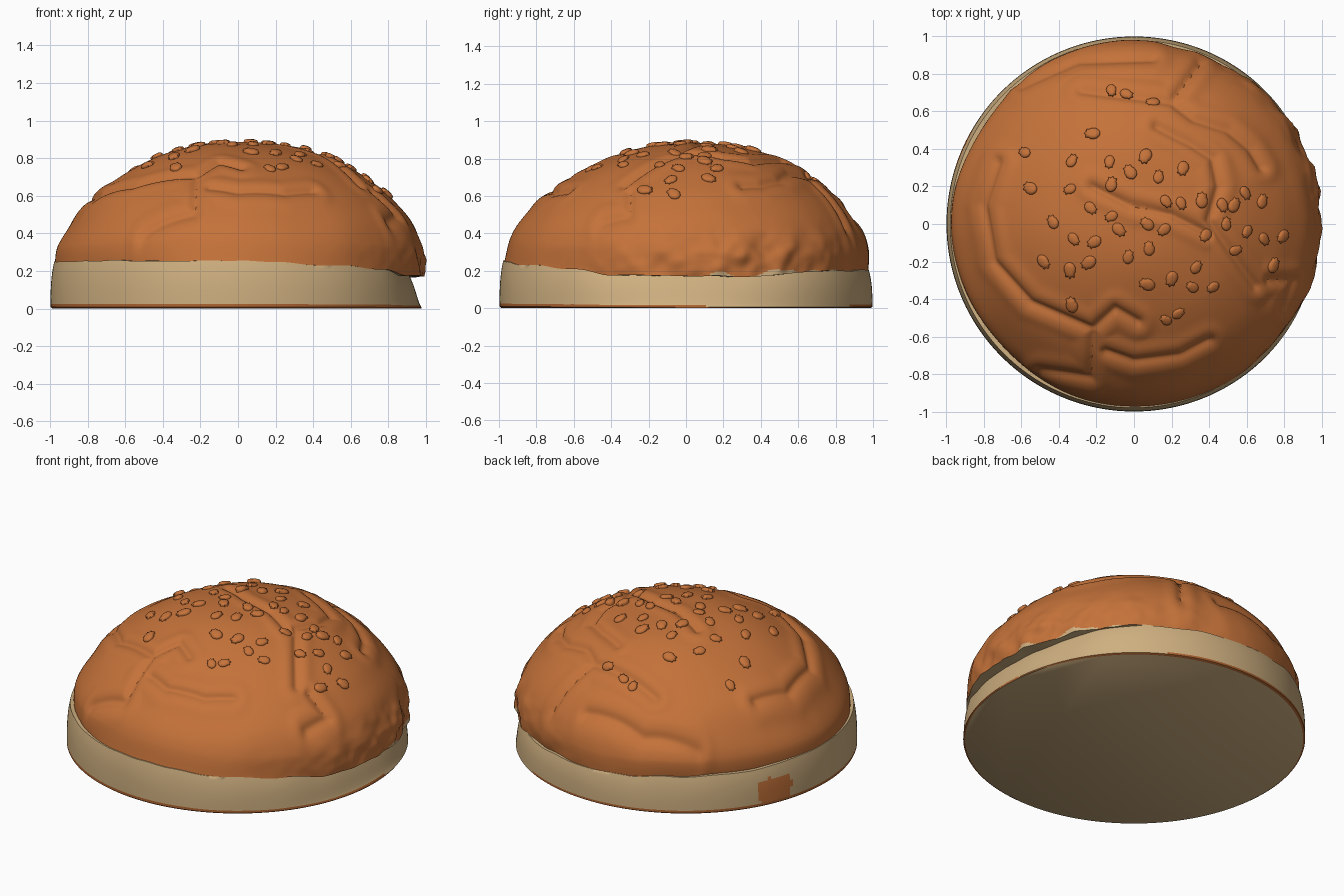
import bpy, bmesh, math, random
from mathutils import Vector, noise, Matrix
from mathutils.bvhtree import BVHTree

if "Cube" in bpy.data.objects:
    bpy.data.objects.remove(bpy.data.objects["Cube"])

random.seed(4)
SEG = 288


def mat(name, col):
    m = bpy.data.materials.new(name)
    m.diffuse_color = (*col, 1)
    m.use_nodes = True
    m.node_tree.nodes["Principled BSDF"].inputs["Base Color"].default_value = m.diffuse_color
    return m


CRUST = mat("golden crust", (0.56, 0.17, 0.042))
CRUMB = mat("pale crumb", (0.62, 0.43, 0.215))
RIM = mat("baked rim", (0.42, 0.125, 0.03))

# crust profiles (radius, height) looking right, back, left, front
PROFILES = [
    [(.985, .2), (.985, .32), (.93, .46), (.85, .56), (.75, .65), (.56, .77), (.38, .835), (.19, .87), (0, .88)],
    [(.975, .2), (.97, .31), (.93, .42), (.85, .54), (.75, .64), (.59, .755), (.40, .835), (.2, .87), (0, .88)],
    [(.975, .25), (.96, .33), (.90, .43), (.79, .58), (.66, .68), (.5, .775), (.35, .835), (.18, .87), (0, .88)],
    [(.97, .25), (.94, .37), (.88, .47), (.76, .595), (.64, .68), (.49, .765), (.34, .825), (.18, .865), (0, .88)],
]
# height of the crust edge around the bun (degrees, z)
SEAM = [(-180, .25), (-120, .255), (-90, .255), (-60, .235), (-38, .21), (-24, .178), (0, .17),
        (24, .168), (38, .19), (60, .205), (90, .205), (125, .23), (180, .25)]
# wrinkles drawn in plan
CREASES = [
    [(-.28, .71), (.2, .65), (.32, .56), (.5, .5), (.62, .4), (.68, .3)],
    [(.12, .52), (.3, .43), (.42, .35), (.45, .2), (.4, .02), (.52, -.15), (.65, -.33)],
    [(-.22, .2), (-.02, .1), (.2, .05), (.4, -.05)],
    [(-.72, .33), (-.8, .1), (-.75, -.2), (-.55, -.42), (-.22, -.56), (-.1, -.45), (.02, -.52)],
    [(-.22, -.58), (-.23, -.82), (-.5, -.78)],
    [(-.15, -.68), (0, -.73), (.25, -.7), (.4, -.62)],
    [(.2, .65), (.35, .85)],
    [(-.6, .73), (-.3, .87), (.1, .88)],
    [(.72, -.3), (.85, -.3), (.8, -.45)],
]
SEGMENTS = [(Vector(a), Vector(b)) for c in CREASES for a, b in zip(c, c[1:])]


def wrap(d):
    return (d + 180) % 360 - 180


def bell(d, c, w):
    return math.exp(-(wrap(d - c) / w) ** 2)


def seam(d):
    d = wrap(d)
    for (a, za), (b, zb) in zip(SEAM, SEAM[1:]):
        if a <= d <= b:
            f = (d - a) / (b - a)
            z = za + (zb - za) * f * f * (3 - 2 * f)
            break
    a = math.radians(d)
    return z + .012 * noise.noise(Vector((math.cos(a) * 5, math.sin(a) * 5, 2)))


def spline(pts, t):
    s = t * (len(pts) - 1)
    i = min(int(s), len(pts) - 2)
    f = s - i
    p = [Vector(pts[max(0, min(len(pts) - 1, i + k))]) for k in (-1, 0, 1, 2)]
    return .5 * (2 * p[1] + (p[2] - p[0]) * f + (2 * p[0] - 5 * p[1] + 4 * p[2] - p[3]) * f * f
                 + (3 * p[1] - p[0] - 3 * p[2] + p[3]) * f ** 3)


def crease(q):
    best = 9
    for a, b in SEGMENTS:
        ab = b - a
        k = max(0, min(1, (q - a).dot(ab) / ab.dot(ab)))
        best = min(best, (q - a - ab * k).length_squared)
    d = math.sqrt(best)
    return -.016 * math.exp(-(d / .02) ** 2) + .008 * math.exp(-((d - .06) / .035) ** 2)


def crust_point(d, t):
    s = (d % 360) / 90
    i = int(s) % 4
    f = s - int(s)
    f = f * f * (3 - 2 * f)
    p = spline(PROFILES[i], t).lerp(spline(PROFILES[(i + 1) % 4], t), f)
    low = (1 - t) ** 5
    z0 = PROFILES[i][0][1] * (1 - f) + PROFILES[(i + 1) % 4][0][1] * f
    r = p.x * (1 - low * .02 * (bell(d, 145, 25) + bell(d, -135, 22) + bell(d, 68, 15)))
    z = p.y + (seam(d) - z0) * low
    a = math.radians(d)
    v = Vector((r * math.cos(a), r * math.sin(a), z))
    # wrinkles, soft unevenness, and the crumpled right-hand side
    h = crease(v.xy) * min(1, t * 8) + .008 * noise.noise(v * 2.5)
    rough = bell(d, 18, 42) * math.exp(-((z - .25) / .13) ** 2)
    h += rough * .035 * (noise.noise(v * 7) + .5 * noise.noise(v * 15))
    return v + v.normalized() * h


def band_point(d, t):
    inset = bell(d, 2, 30)
    r = .997 - .02 * t ** 3 - inset * (.01 + .055 * t ** .5)
    if t < .02:
        r -= .012
    a = math.radians(d)
    return Vector((r * math.cos(a), r * math.sin(a), t * seam(d)))


def finish(name, bm, mats, angle=50):
    me = bpy.data.meshes.new(name)
    bm.to_mesh(me)
    bm.free()
    for m in mats:
        me.materials.append(m)
    ob = bpy.data.objects.new(name, me)
    bpy.context.collection.objects.link(ob)
    bpy.ops.object.select_all(action='DESELECT')
    ob.select_set(True)
    bpy.context.view_layer.objects.active = ob
    bpy.ops.object.shade_smooth_by_angle(angle=math.radians(angle))
    return ob


def loft(rows, rule):
    bm = bmesh.new()
    grid = [[bm.verts.new(p) for p in row] for row in rows]
    for j in range(len(rows) - 1):
        for i in range(SEG):
            k = (i + 1) % SEG
            f = bm.faces.new((grid[j][i], grid[j][k], grid[j + 1][k], grid[j + 1][i]))
            f.material_index = rule(f.calc_center_median(), i * 360 / SEG, j)
    return bm, grid


ANG = [i * 360 / SEG for i in range(SEG)]

# top crust, with pale blotches along its crumpled edge
N = 110
crust_rows = [[crust_point(d, j / N) for d in ANG] for j in range(N + 1)]


def crust_rule(c, d, j):
    blotch = bell(d, 30, 32) * math.exp(-j / 5) * (.5 + noise.noise(c * 9))
    return 1 if blotch > .42 else 0


bm, _ = loft(crust_rows, crust_rule)
bmesh.ops.remove_doubles(bm, verts=bm.verts, dist=1e-5)
tree = BVHTree.FromBMesh(bm)
finish("top_crust", bm, [CRUST, CRUMB])

# pale band, baked rim, crust patch at back left, and flat underside
LEVELS = [0, .035, .1, .17, .25, .33, .41, .5, .58, .67, .75, .83, .91, 1]
band_rows = [[band_point(d, t) for d in ANG] for t in LEVELS] + [crust_rows[0]]


def band_rule(c, d, j):
    if c.z < .008 + .017 * (1 - bell(d, 30, 50)):
        return 1
    u, w = wrap(d - 156) / 6.5, (c.z - .095) / .075
    return 2 if u ** 4 + w ** 4 < 1 + .5 * noise.noise(c * 25) else 0


bm, grid = loft(band_rows, band_rule)
bm.faces.new(list(reversed(grid[0])))
finish("bottom_band", bm, [CRUMB, RIM, CRUST])

# sesame seeds: plan positions, dropped onto the crust
SEEDS = [(-.12, .71), (-.04, .69), (.1, .645), (-.22, .48), (-.58, .38), (-.33, .335), (-.13, .33),
         (.06, .36), (-.02, .275), (.13, .25), (.26, .295), (-.55, .19), (-.34, .185), (-.12, .21),
         (.17, .12), (.25, .11), (.36, .125), (.59, .165), (.68, .12), (.53, .1), (.47, .1),
         (-.43, .01), (-.23, .085), (-.12, .04), (-.08, -.03), (.07, 0), (.16, -.03), (.49, 0),
         (.6, -.04), (.69, -.08), (.79, -.065), (.38, -.06), (.54, -.14), (-.32, -.08), (-.21, -.095),
         (-.03, -.175), (.08, -.13), (-.48, -.2), (-.34, -.245), (-.24, -.205), (.33, -.23),
         (.74, -.22), (.07, -.32), (.2, -.29), (.31, -.335), (.42, -.335), (-.33, -.43),
         (.17, -.51), (.235, -.475)]
HALF = [(.048, 0), (.036, .010), (.037, .024), (.022, .023), (.008, .031), (-.014, .032),
        (-.032, .023), (-.041, .01)]
OUTLINE = HALF + [(-.043, 0)] + [(x, -y) for x, y in reversed(HALF[1:])]
bm = bmesh.new()
for x, y in SEEDS:
    hit, n, _, _ = tree.ray_cast(Vector((x, y, 2)), Vector((0, 0, -1)))
    n = (n if n.z > 0 else -n).lerp(Vector((x, y, .8)).normalized(), .6)
    m = (Matrix.Translation(hit) @ n.to_track_quat('Z', 'Y').to_matrix().to_4x4()
         @ Matrix.Rotation(random.uniform(0, 6.28), 4, 'Z') @ Matrix.Scale(random.uniform(.8, 1.02), 4))
    rings = [[bm.verts.new(m @ Vector((px * s, py * s, h))) for px, py in OUTLINE]
             for s, h in ((.9, -.015), (1, .006), (.88, .014), (.5, .019))]
    for a, b in zip(rings, rings[1:]):
        for i in range(len(OUTLINE)):
            k = (i + 1) % len(OUTLINE)
            bm.faces.new((a[i], a[k], b[k], b[i]))
    bm.faces.new(rings[-1])
finish("sesame_seeds", bm, [CRUST], 60)
